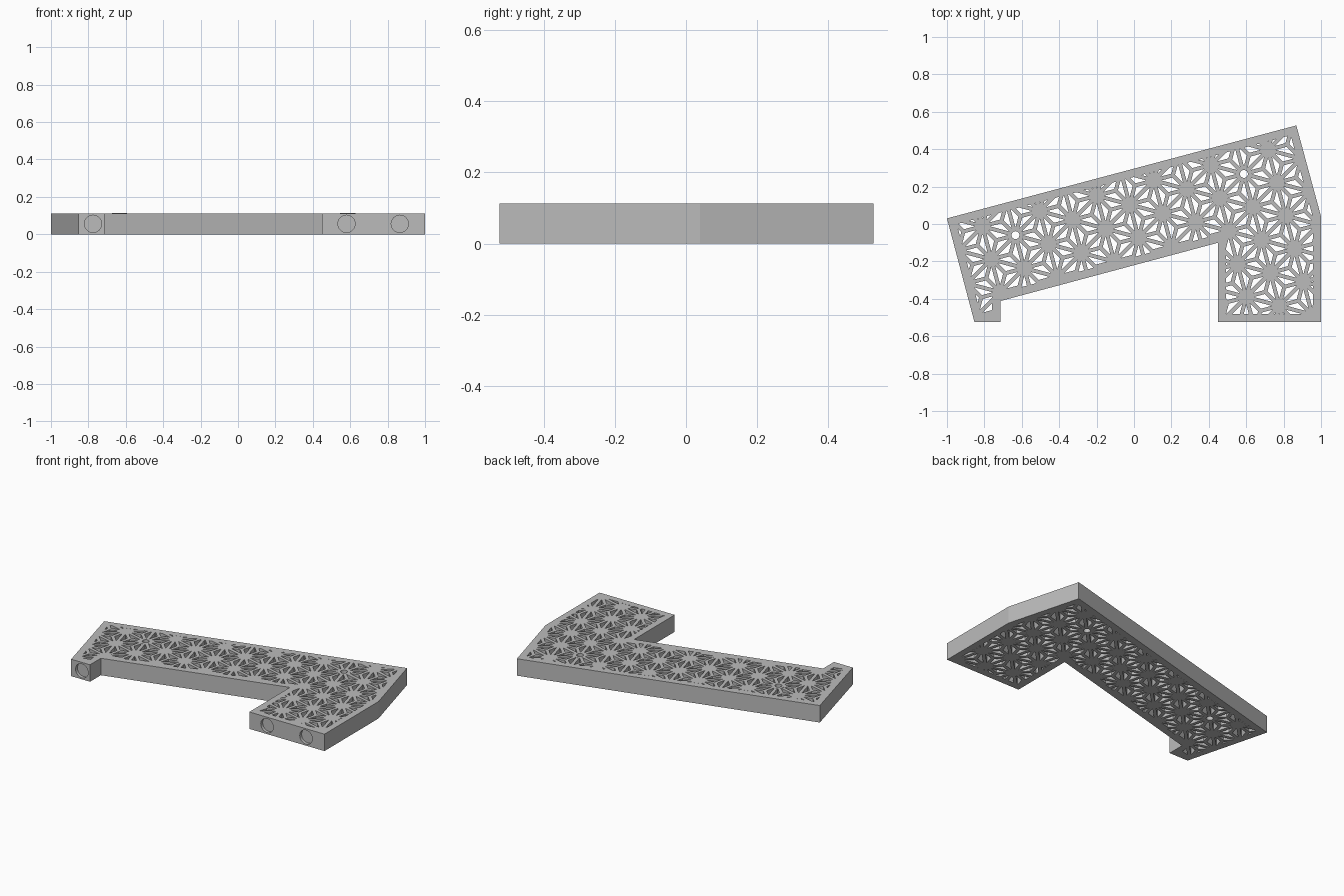
import bpy, bmesh, math
from mathutils import Vector

old = bpy.data.objects.get("Cube")
if old:
    bpy.data.objects.remove(old, do_unlink=True)

HEIGHT = 0.112
FRAME = 0.043      # width of the solid border
PITCH = 0.1825     # distance between star centres
HALF_BAR = 0.0105  # half the width of a lattice bar

grey = bpy.data.materials.new("plain grey")
grey.use_nodes = True
grey.diffuse_color = (0.5, 0.5, 0.5, 1)
grey.node_tree.nodes["Principled BSDF"].inputs["Base Color"].default_value = (0.5, 0.5, 0.5, 1)


def inset(points, d):
    """Move every side of a counter-clockwise polygon inward by d."""
    result = []
    for i, p in enumerate(points):
        e1 = (p - points[i - 1]).normalized()
        e2 = (points[(i + 1) % len(points)] - p).normalized()
        n1, n2 = Vector((-e1.y, e1.x)), Vector((-e2.y, e2.x))
        result.append(p + (n1 + n2) * d / (1 + n1.dot(n2)))
    return result


def prisms(name, polygons, z0, z1):
    """One object holding an upright prism for each polygon."""
    bm = bmesh.new()
    for poly in polygons:
        low = [bm.verts.new((p.x, p.y, z0)) for p in poly]
        high = [bm.verts.new((p.x, p.y, z1)) for p in poly]
        bm.faces.new(low[::-1])
        bm.faces.new(high)
        for i in range(len(poly)):
            j = (i + 1) % len(poly)
            bm.faces.new((low[i], low[j], high[j], high[i]))
    mesh = bpy.data.meshes.new(name)
    bm.to_mesh(mesh)
    bm.free()
    mesh.materials.append(grey)
    obj = bpy.data.objects.new(name, mesh)
    bpy.context.collection.objects.link(obj)
    return obj


def circle(center, radius, sides=32):
    return [center + Vector((math.cos(t), math.sin(t))) * radius
            for t in (math.tau * i / sides for i in range(sides))]


def boolean(target, tool, operation):
    tool.hide_render = True
    mod = target.modifiers.new("cut", "BOOLEAN")
    mod.operation, mod.solver, mod.object = operation, "EXACT", tool
    bpy.context.view_layer.objects.active = target
    bpy.ops.object.modifier_apply(modifier=mod.name)
    bpy.data.objects.remove(tool, do_unlink=True)


# Plate outline, counter-clockwise
outline = [Vector(p) for p in (
    (-1, 0.03), (-0.853, -0.525), (-0.715, -0.525), (-0.715, -0.412), (0.45, -0.1),
    (0.45, -0.525), (1, -0.525), (1, 0.04), (0.868, 0.527))]
plate = prisms("lattice_plate", [outline], 0, HEIGHT)

# Star lattice: each triangle is split in three around its centre
a = Vector((math.cos(math.radians(-15)), math.sin(math.radians(-15)))) * PITCH
b = Vector((math.cos(math.radians(45)), math.sin(math.radians(45)))) * PITCH
origin = Vector((-0.023, 0.104))
holes = []
for m in range(-12, 13):
    for n in range(-12, 13):
        p = origin + a * m + b * n
        for tri in ((p, p + a, p + b), (p + a, p + a + b, p + b)):
            c = sum(tri, Vector((0, 0))) / 3
            if abs(c.x) < 1.08 and abs(c.y) < 0.62:
                for i in range(3):
                    holes.append(inset([tri[i], tri[(i + 1) % 3], c], HALF_BAR))
openings = prisms("opening_cutter", holes, -0.05, HEIGHT + 0.05)
border = prisms("border_cutter", [inset(outline, FRAME)], -0.03, HEIGHT + 0.03)
boolean(openings, border, "INTERSECT")
boolean(plate, openings, "DIFFERENCE")

# Screw holes with round bosses on two star centres
for side, k in (("left", 2), ("right", -2)):
    center = origin + (a + b) * k
    drill = prisms("drill", [circle(center, 0.035)], -0.05, HEIGHT + 0.05)
    boolean(plate, drill, "DIFFERENCE")
    boss = prisms(side + "_screw_boss", [circle(center, 0.041)], 0, HEIGHT + 0.0005)
    drill = prisms("drill", [circle(center, 0.021)], -0.05, HEIGHT + 0.05)
    boolean(boss, drill, "DIFFERENCE")

# Shallow round pockets in the front end faces
for x in (-0.775, 0.58, 0.865):
    pocket = prisms("pocket_cutter", [circle(Vector((0, 0)), 0.046)], -0.02, 0.02)
    pocket.rotation_euler.x = math.pi / 2
    pocket.location = (x, -0.525, HEIGHT / 2)
    bpy.context.view_layer.update()
    boolean(plate, pocket, "DIFFERENCE")
